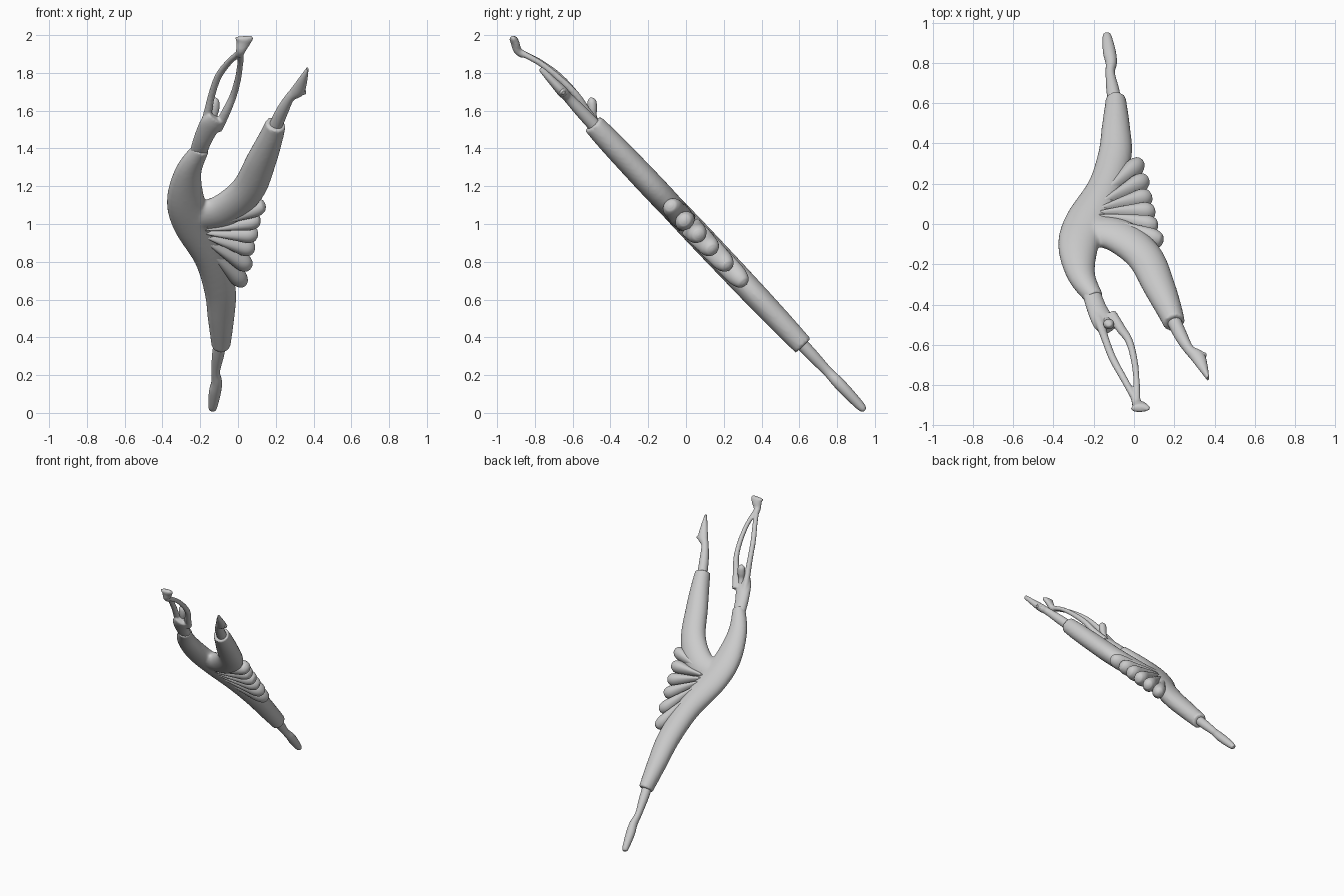
import bpy, bmesh, math
from mathutils import Vector

AXIS = Vector((0, -0.688, 0.726))     # lengthwise direction of the leaning figure
NORMAL = Vector((0, 0.726, 0.688))    # thickness direction

grey = bpy.data.materials.new("plain grey")
grey.diffuse_color = (0.6, 0.6, 0.6, 1)


def on_plane(x, z, lift=0.0):
    """Point on the leaning plane at height z, lifted along its normal."""
    return Vector((x, 0.01, 1.0)) + AXIS * ((z - 1.0) / AXIS.z) + NORMAL * lift


def spline(keys, steps):
    """Catmull-Rom through keys (x, y, z, half width, half thickness)."""
    out, n = [], len(keys)
    for i in range(n - 1):
        p0, p1, p2, p3 = (keys[min(max(i + k, 0), n - 1)] for k in (-1, 0, 1, 2))
        for s in range(steps):
            t = s / steps
            out.append([0.5 * (2 * b + (c - a) * t + (2 * a - 5 * b + 4 * c - d) * t * t
                               + (3 * b - a - 3 * c + d) * t ** 3)
                        for a, b, c, d in zip(p0, p1, p2, p3)])
    out.append(list(keys[-1]))
    return out


def add_tube(bm, keys, steps=6, sides=24):
    """Elliptical tube whose width lies in the leaning plane."""
    pts = spline(keys, steps)
    rings = []
    for i, p in enumerate(pts):
        a, b = pts[max(i - 1, 0)], pts[min(i + 1, len(pts) - 1)]
        tangent = (Vector(b[:3]) - Vector(a[:3])).normalized()
        side = tangent.cross(NORMAL).normalized()
        up = side.cross(tangent)
        w, h = max(p[3], 0.003), max(p[4], 0.003)
        rings.append([bm.verts.new(Vector(p[:3]) + side * w * math.cos(2 * math.pi * k / sides)
                                   + up * h * math.sin(2 * math.pi * k / sides))
                      for k in range(sides)])
    for r, q in zip(rings, rings[1:]):
        for k in range(sides):
            j = (k + 1) % sides
            bm.faces.new((r[k], r[j], q[j], q[k]))
    bm.faces.new(rings[0][::-1])
    bm.faces.new(rings[-1])


def flat(keys):
    """Keys (x, z, half width, half thickness) laid on the plane."""
    return [(*on_plane(x, z), w, h) for x, z, w, h in keys]


def make(name, tubes, fuse=0.0):
    bm = bmesh.new()
    for keys in tubes:
        add_tube(bm, keys)
    bmesh.ops.recalc_face_normals(bm, faces=bm.faces)
    mesh = bpy.data.meshes.new(name)
    bm.to_mesh(mesh)
    bm.free()
    mesh.materials.append(grey)
    obj = bpy.data.objects.new(name, mesh)
    bpy.context.collection.objects.link(obj)
    bpy.context.view_layer.objects.active = obj
    obj.select_set(True)
    if fuse:
        remesh = obj.modifiers.new("fuse", 'REMESH')
        remesh.mode = 'VOXEL'
        remesh.voxel_size = fuse
        remesh.use_smooth_shade = True
        soften = obj.modifiers.new("soften", 'SMOOTH')
        soften.iterations = 4
    else:
        bpy.ops.object.shade_smooth_by_angle(angle=math.radians(45))
    obj.select_set(False)
    return obj


# Torso flowing into the standing trouser leg, fused with the raised trouser leg
torso = flat([(-0.195, 1.40, .045, .045), (-0.262, 1.28, .07, .055), (-0.277, 1.13, .10, .065),
              (-0.235, 1.0, .11, .068), (-0.145, 0.82, .088, .068), (-0.095, 0.65, .084, .066),
              (-0.09, 0.50, .07, .062), (-0.09, 0.355, .05, .055)])
raised = flat([(-0.22, 1.04, .09, .06), (-0.08, 1.07, .10, .065), (0.05, 1.18, .092, .068),
               (0.125, 1.34, .08, .066), (0.175, 1.46, .064, .062), (0.2, 1.53, .054, .056)])
make("body", [torso, raised], fuse=0.01)

# Fan of pleats between the legs
tips = [(0.145, 1.10), (0.12, 1.02), (0.105, 0.94), (0.085, 0.86), (0.065, 0.77), (0.035, 0.68)]
for i, (tx, tz) in enumerate(tips):
    sx, sz = -0.25, 1.0
    profile = [(0, .008, .05), (.35, .022, .06), (.7, .04, .057), (.87, .046, .053),
               (.96, .034, .038), (.99, .018, .02), (1.0, .004, .004)]
    make(f"pleat_{i + 1}", [flat([(sx + (tx - sx) * t, sz + (tz - sz) * t, w, h)
                                  for t, w, h in profile])])

# Lower legs with pointed feet
make("standing_foot", [flat([(-0.09, 0.40, .034, .034), (-0.105, 0.31, .032, .032),
                             (-0.118, 0.22, .023, .026), (-0.113, 0.165, .028, .03),
                             (-0.122, 0.11, .032, .03), (-0.132, 0.04, .024, .024),
                             (-0.135, 0.018, .018, .016), (-0.136, 0.014, .006, .006)])])
make("raised_foot", [flat([(0.19, 1.50, .036, .036), (0.235, 1.60, .032, .032),
                           (0.275, 1.67, .025, .026), (0.315, 1.705, .036, .028),
                           (0.34, 1.755, .026, .022), (0.365, 1.815, .008, .014),
                           (0.367, 1.822, .003, .006)])])
make("heel", [flat([(0.30, 1.69, .02, .022), (0.335, 1.70, .024, .022), (0.358, 1.695, .008, .01)])])

# Chest, both arms and joined hands
chest = [(-0.215, -0.33, 1.365, .045, .035), (-0.185, -0.42, 1.45, .05, .036),
         (-0.145, -0.495, 1.53, .058, .032), (-0.115, -0.52, 1.56, .05, .022)]
left_arm = [(-0.185, -0.45, 1.49, .026, .026), (-0.16, -0.52, 1.59, .022, .022),
            (-0.14, -0.58, 1.68, .019, .02), (-0.105, -0.67, 1.78, .019, .018),
            (-0.05, -0.77, 1.855, .018, .016), (0.005, -0.87, 1.905, .017, .017)]
right_arm = [(-0.11, -0.45, 1.50, .026, .026), (-0.065, -0.52, 1.59, .024, .022),
             (-0.025, -0.58, 1.68, .019, .02), (0.0, -0.67, 1.77, .017, .018),
             (0.012, -0.77, 1.85, .016, .016), (0.015, -0.87, 1.905, .017, .017)]
hands = [(0.005, -0.86, 1.895, .022, .02), (0.015, -0.892, 1.92, .026, .022),
         (0.028, -0.905, 1.96, .038, .022), (0.032, -0.916, 1.985, .05, .02),
         (0.032, -0.918, 1.994, .038, .008)]
make("chest_and_arms", [chest, left_arm, right_arm, hands], fuse=0.007)

# Head on a short neck
make("head", [[(-0.14, -0.475, 1.52, .022, .02), (-0.13, -0.49, 1.57, .02, .018),
               (-0.126, -0.495, 1.61, .027, .024), (-0.125, -0.498, 1.645, .026, .024),
               (-0.124, -0.5, 1.664, .016, .014), (-0.124, -0.5, 1.669, .004, .004)]])
